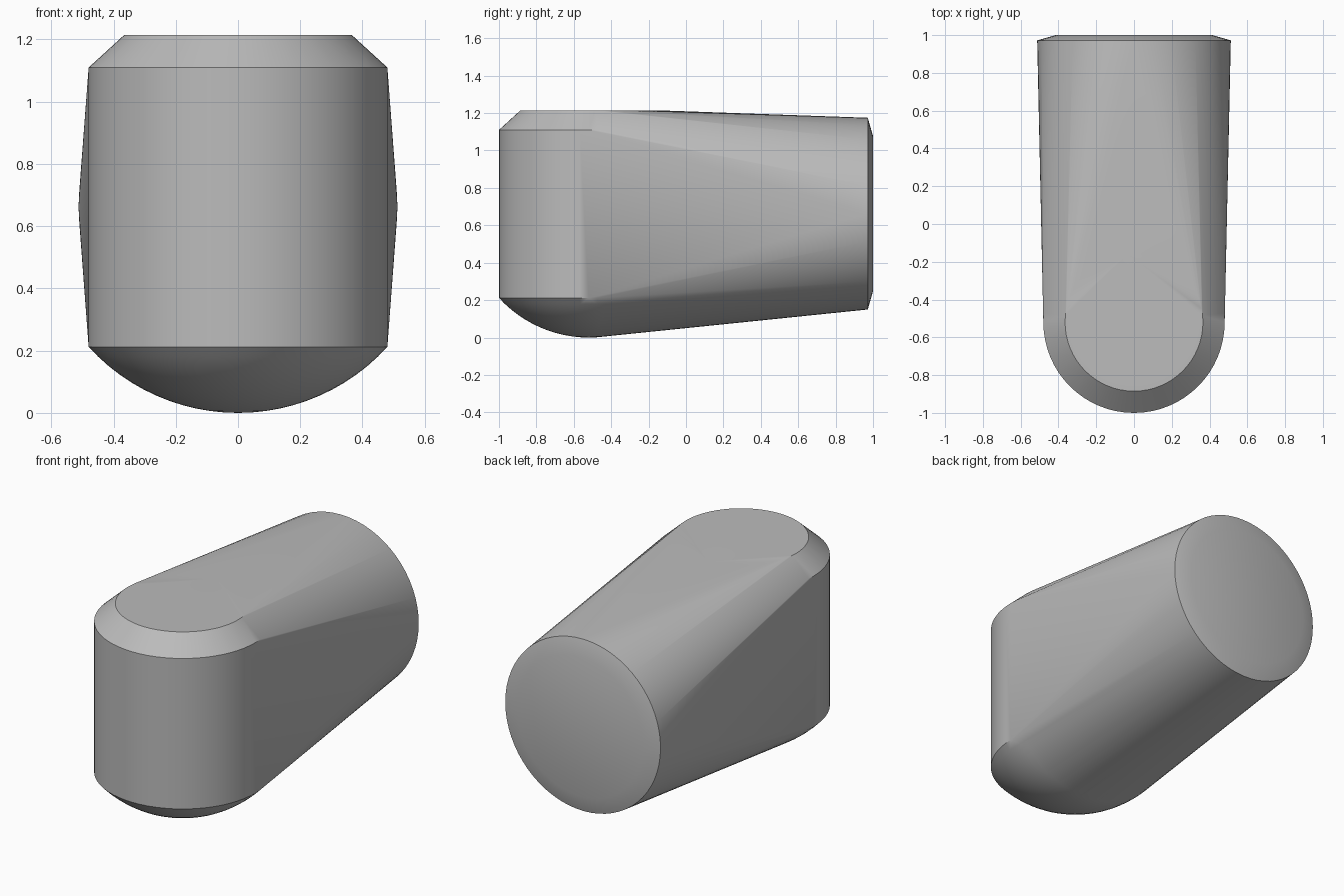
import bpy, bmesh, math
from mathutils import Vector

cube = bpy.data.objects.get("Cube")
if cube:
    bpy.data.objects.remove(cube, do_unlink=True)

SEGMENTS = 64
FRONT_Y = -0.52   # axis of the upright post
BACK_Z = 0.6625   # centre height of the rear disc


def ring(bm, centre, radius, u, v):
    """Add a circle of points in the plane spanned by u and v."""
    for i in range(SEGMENTS):
        a = 2 * math.pi * i / SEGMENTS
        bm.verts.new(centre + radius * (math.cos(a) * u + math.sin(a) * v))


X, Y, Z = Vector((1, 0, 0)), Vector((0, 1, 0)), Vector((0, 0, 1))
bm = bmesh.new()

# Upright round post with a chamfered top
ring(bm, Vector((0, FRONT_Y, 1.215)), 0.365, X, Y)
ring(bm, Vector((0, FRONT_Y, 1.11)), 0.48, X, Y)

# Shallow spherical underside
rim, depth = 0.48, 0.212
ball = (rim ** 2 + depth ** 2) / (2 * depth)
steps = 12
for i in range(1, steps + 1):
    a = math.asin(rim / ball) * i / steps
    ring(bm, Vector((0, FRONT_Y, ball * (1 - math.cos(a)))), ball * math.sin(a), X, Y)
bm.verts.new((0, FRONT_Y, 0))

# Rear disc with a shallow bevelled cap
ring(bm, Vector((0, 0.972, BACK_Z)), 0.5125, X, Z)
ring(bm, Vector((0, 1.0, BACK_Z)), 0.415, X, Z)

# Taut skin joining the post and the disc
hull = bmesh.ops.convex_hull(bm, input=bm.verts[:])
unused = {g for g in hull["geom_interior"] + hull["geom_unused"]
          if isinstance(g, bmesh.types.BMVert)}
bmesh.ops.delete(bm, geom=list(unused), context="VERTS")
bmesh.ops.recalc_face_normals(bm, faces=bm.faces[:])

mesh = bpy.data.meshes.new("rounded_body")
bm.to_mesh(mesh)
bm.free()
body = bpy.data.objects.new("rounded_body", mesh)
bpy.context.collection.objects.link(body)

# Plain grey finish
grey = bpy.data.materials.new("plain_grey")
grey.use_nodes = True
colour = (0.5, 0.5, 0.5, 1)
grey.diffuse_color = colour
grey.node_tree.nodes["Principled BSDF"].inputs["Base Color"].default_value = colour
mesh.materials.append(grey)

# Smooth skin with crisp rims
bpy.ops.object.select_all(action="DESELECT")
body.select_set(True)
bpy.context.view_layer.objects.active = body
bpy.ops.object.shade_smooth_by_angle(angle=math.radians(30))
